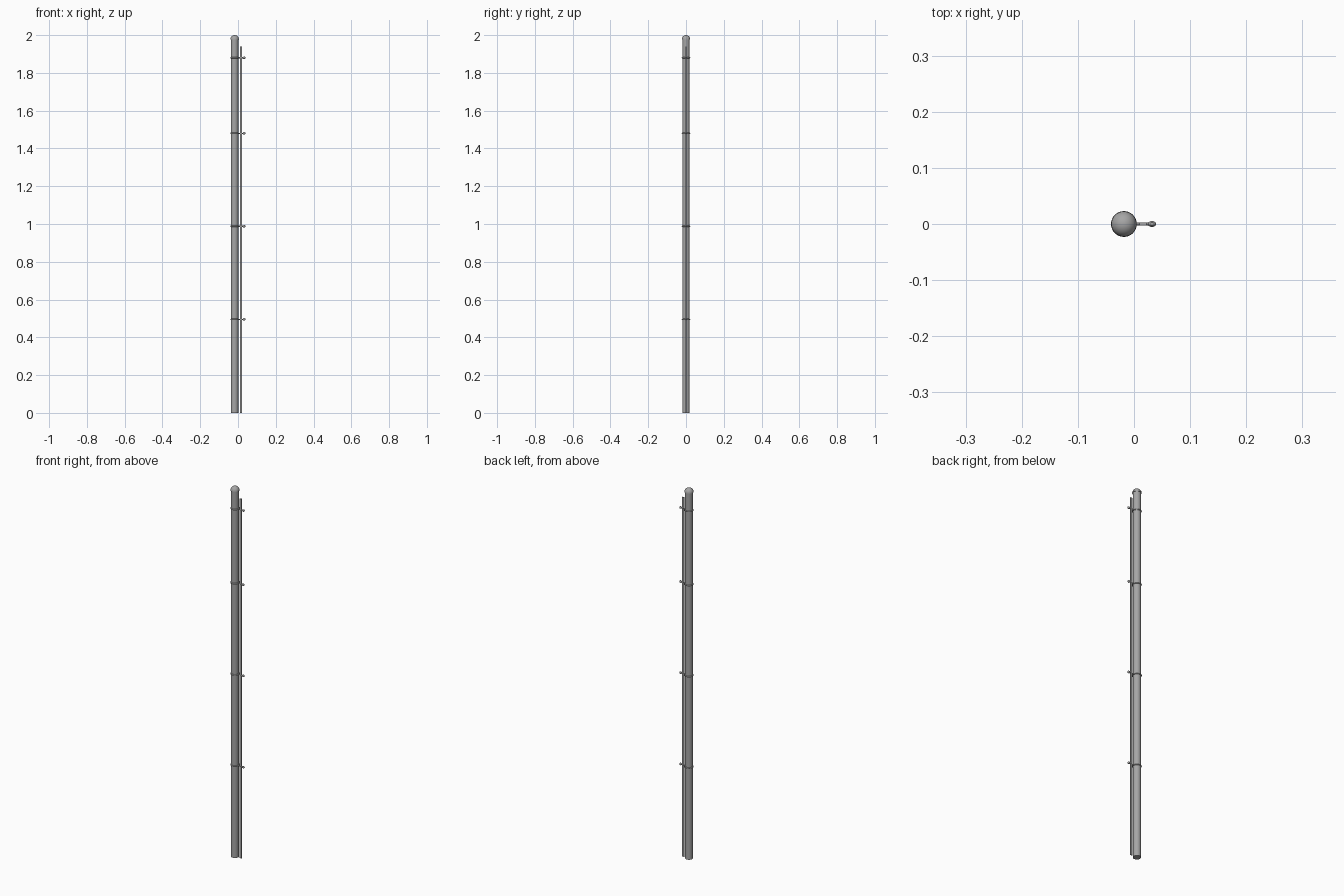
import bpy
import bmesh
from math import pi

if "Cube" in bpy.data.objects:
    bpy.data.objects.remove(bpy.data.objects["Cube"])

POST_X = -0.018

steel = bpy.data.materials.new("dark_steel")
steel.diffuse_color = (0.38, 0.38, 0.38, 1)
steel.use_nodes = True
steel.node_tree.nodes["Principled BSDF"].inputs["Base Color"].default_value = steel.diffuse_color


def finish(name):
    ob = bpy.context.object
    ob.name = name
    ob.data.materials.append(steel)
    bpy.ops.object.shade_smooth_by_angle()
    return ob


def cylinder(name, r, depth, loc, sides=32, rot=(0, 0, 0)):
    bpy.ops.mesh.primitive_cylinder_add(vertices=sides, radius=r, depth=depth,
                                        location=loc, rotation=rot)
    return finish(name)


def ball(name, r, loc, scale=(1, 1, 1), seg=32):
    bpy.ops.mesh.primitive_uv_sphere_add(segments=seg, ring_count=seg // 2,
                                         radius=r, location=loc)
    bpy.context.object.scale = scale
    return finish(name)


# main pole with overhanging domed cap
cylinder("pole", 0.0195, 1.978, (POST_X, 0, 0.989))
cap = ball("pole_cap", 0.0225, (POST_X, 0, 1.9775))
bm = bmesh.new()
bm.from_mesh(cap.data)
cut = bmesh.ops.bisect_plane(bm, geom=bm.verts[:] + bm.edges[:] + bm.faces[:],
                             plane_co=(0, 0, 0), plane_no=(0, 0, -1),
                             clear_outer=True)
rim = [e for e in bm.edges if e.is_boundary]
bmesh.ops.contextual_create(bm, geom=rim)
bmesh.ops.recalc_face_normals(bm, faces=bm.faces[:])
bm.to_mesh(cap.data)
bm.free()
bpy.ops.object.shade_smooth_by_angle()

# thin flat strip running alongside
bpy.ops.mesh.primitive_cube_add(size=1, location=(0.016, 0, 0.97))
bpy.context.object.scale = (0.012, 0.005, 1.94)
finish("side_strip")

# clamps: ring round the pole, arm through the strip, end knob
for i, z in enumerate((0.495, 0.988, 1.48, 1.88)):
    bpy.ops.mesh.primitive_torus_add(major_segments=32, minor_segments=8,
                                     major_radius=0.0195, minor_radius=0.0035,
                                     location=(POST_X, 0, z))
    finish(f"clamp_ring_{i}")
    cylinder(f"clamp_arm_{i}", 0.003, 0.031, (0.0165, 0, z), 12, (0, pi / 2, 0))
    ball(f"clamp_knob_{i}", 0.006, (0.032, 0, z), (1.25, 0.9, 1.1), 12)
